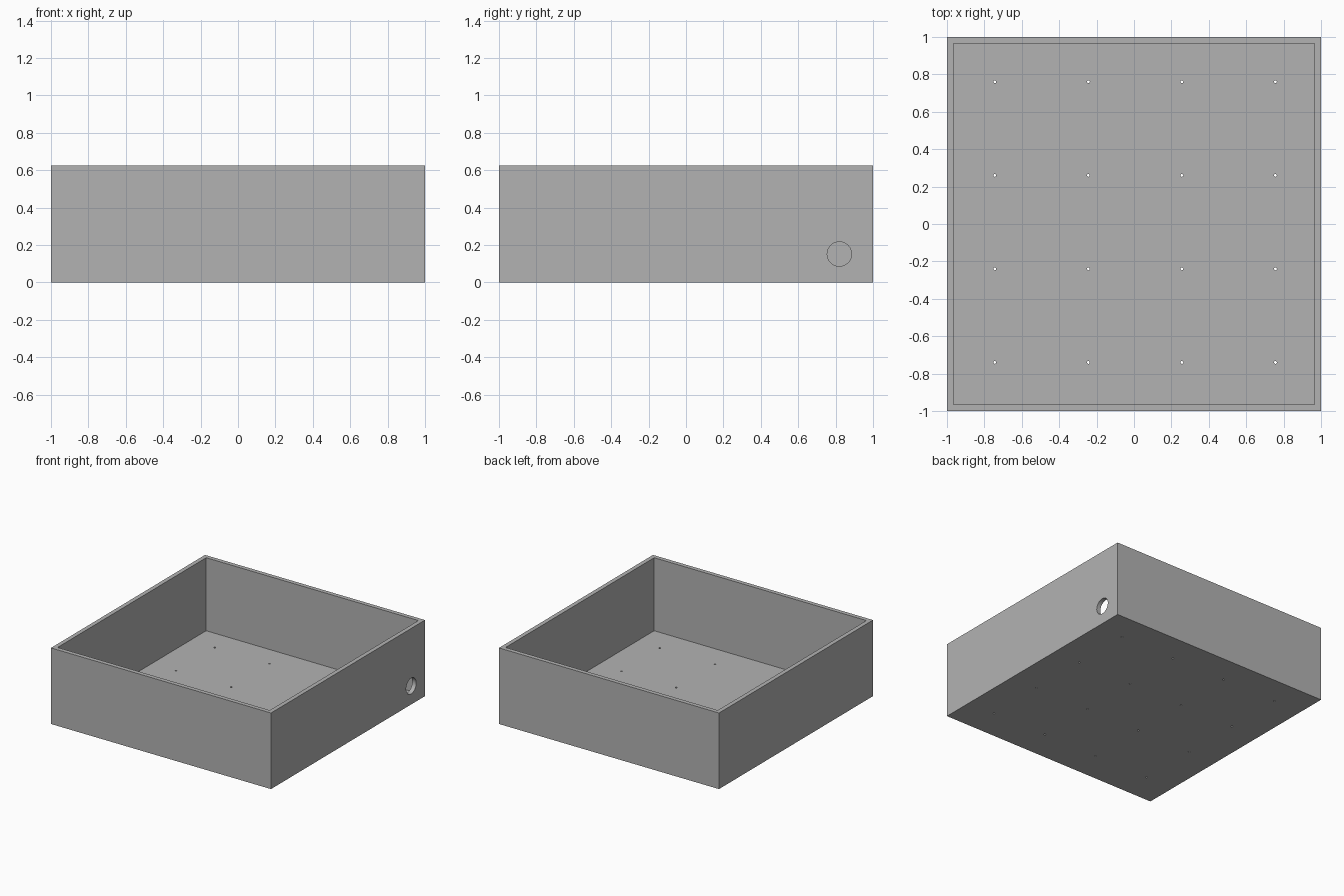
import bpy, bmesh
from math import radians
from mathutils import Matrix, Vector

cube = bpy.data.objects.get("Cube")
if cube:
    bpy.data.objects.remove(cube)

HEIGHT, WALL, FLOOR = 0.625, 0.05, 0.025


def make_object(name, bm):
    mesh = bpy.data.meshes.new(name)
    bm.to_mesh(mesh)
    bm.free()
    obj = bpy.data.objects.new(name, mesh)
    bpy.context.collection.objects.link(obj)
    return obj


def add_cylinder(bm, centre, radius, depth, sides, turn=Matrix()):
    bmesh.ops.create_cone(bm, cap_ends=True, segments=sides, radius1=radius,
                          radius2=radius, depth=depth,
                          matrix=Matrix.Translation(centre) @ turn)


# Open tray: a block whose top is inset to the rim and pushed down to the floor
bm = bmesh.new()
bmesh.ops.create_cube(bm, size=1, matrix=Matrix.Translation((0, 0, HEIGHT / 2))
                      @ Matrix.Diagonal((2, 2, HEIGHT, 1)))
top = max(bm.faces, key=lambda f: f.calc_center_median().z)
bmesh.ops.inset_region(bm, faces=[top], thickness=WALL)
well = bmesh.ops.extrude_discrete_faces(bm, faces=[top])["faces"][0]
bmesh.ops.translate(bm, verts=well.verts, vec=Vector((0, 0, FLOOR - HEIGHT)))
tray = make_object("tray", bm)

# Side outlet and the grid of drain holes
bm = bmesh.new()
add_cylinder(bm, (1 - WALL / 2, 0.82, 0.152), 0.065, WALL * 3, 64,
             Matrix.Rotation(radians(90), 4, "Y"))
for i in range(4):
    for j in range(4):
        add_cylinder(bm, (-0.744 + 0.5 * i, -0.74 + 0.5 * j, FLOOR / 2),
                     0.0075, FLOOR * 3, 24)
cutter = make_object("hole_cutter", bm)
cutter.hide_render = True

cut = tray.modifiers.new("holes", "BOOLEAN")
cut.operation, cut.solver, cut.object = "DIFFERENCE", "EXACT", cutter
bpy.ops.object.select_all(action="DESELECT")
bpy.context.view_layer.objects.active = tray
tray.select_set(True)
bpy.ops.object.modifier_apply(modifier=cut.name)
bpy.data.objects.remove(cutter)
bpy.ops.object.shade_smooth_by_angle(angle=radians(30))

# Plain grey finish
grey = bpy.data.materials.new("plain_grey")
grey.use_nodes = True
colour = (0.45, 0.45, 0.45, 1)
grey.diffuse_color = colour
grey.node_tree.nodes["Principled BSDF"].inputs["Base Color"].default_value = colour
tray.data.materials.clear()
tray.data.materials.append(grey)
